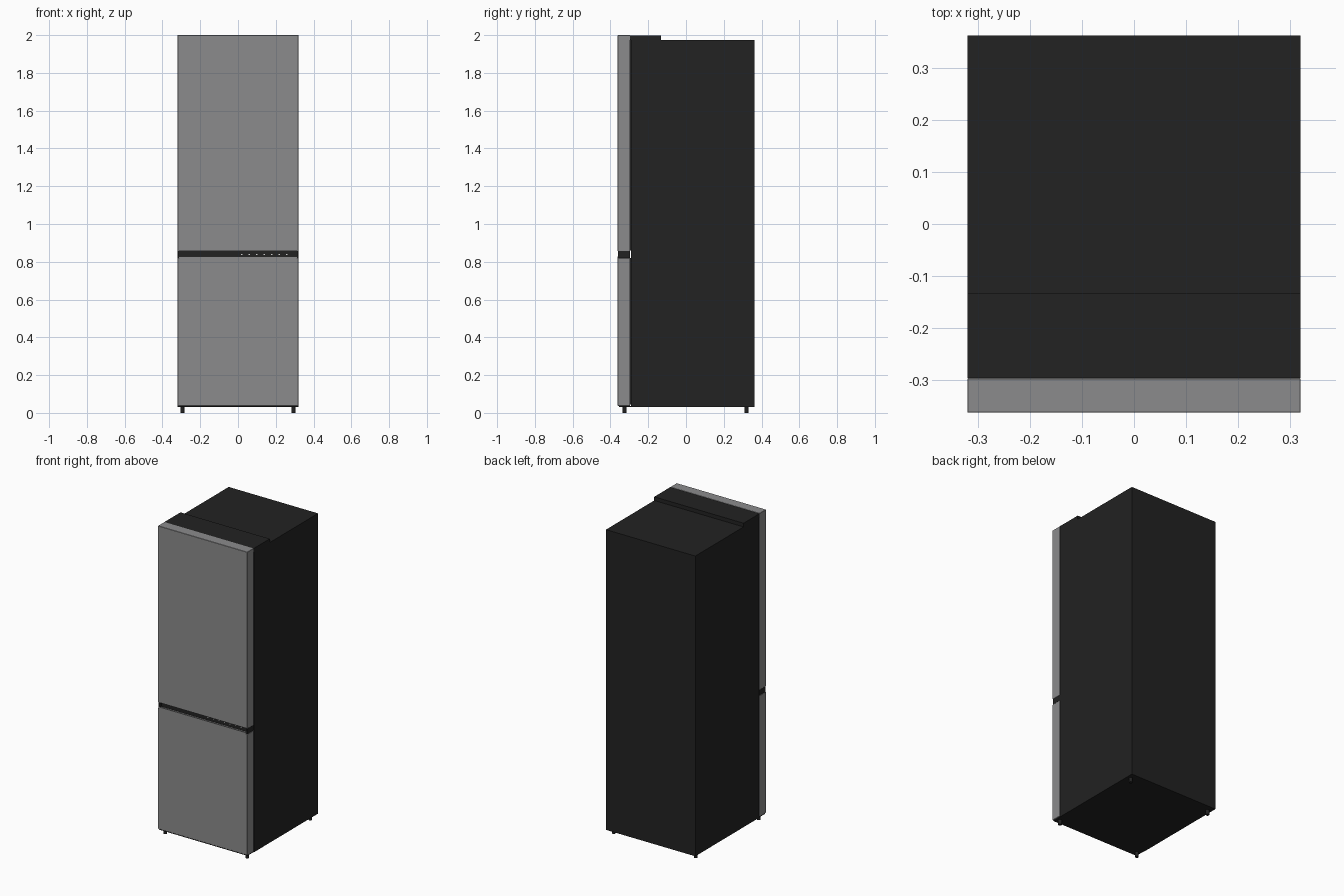
import bpy
import bmesh

if "Cube" in bpy.data.objects:
    bpy.data.objects.remove(bpy.data.objects["Cube"], do_unlink=True)


def material(name, rgb):
    mat = bpy.data.materials.new(name)
    mat.use_nodes = True
    colour = (*rgb, 1)
    mat.diffuse_color = colour
    bsdf = next(n for n in mat.node_tree.nodes if n.type == "BSDF_PRINCIPLED")
    bsdf.inputs["Base Color"].default_value = colour
    return mat


steel = material("steel grey", (0.26, 0.26, 0.265))
black = material("matt black", (0.016, 0.016, 0.016))
white = material("indicator white", (0.7, 0.7, 0.7))


def finish(name, bm, mat):
    mesh = bpy.data.meshes.new(name)
    bm.to_mesh(mesh)
    bm.free()
    mesh.materials.append(mat)
    obj = bpy.data.objects.new(name, mesh)
    bpy.context.collection.objects.link(obj)
    return obj


def box(name, xs, ys, zs, mat, bevel=0):
    bm = bmesh.new()
    bmesh.ops.create_cube(bm, size=1)
    for v in bm.verts:
        for axis, (low, high) in enumerate((xs, ys, zs)):
            v.co[axis] = low if v.co[axis] < 0 else high
    obj = finish(name, bm, mat)
    if bevel:
        mod = obj.modifiers.new("edge", "BEVEL")
        mod.width = bevel
        mod.segments = 1
    return obj


def cylinder(name, x, y, low, high, radius, mat):
    bm = bmesh.new()
    bmesh.ops.create_cone(bm, cap_ends=True, segments=16, radius1=radius,
                          radius2=radius, depth=high - low)
    bmesh.ops.translate(bm, verts=bm.verts, vec=(x, y, (low + high) / 2))
    for face in bm.faces:
        face.smooth = len(face.verts) == 4
    return finish(name, bm, mat)


W = 0.32
FRONT, DOOR_BACK, BODY_FRONT, BACK = -0.362, -0.296, -0.292, 0.362

# Cabinet, hinge cover and the seals behind the doors
box("cabinet", (-W, W), (BODY_FRONT, BACK), (0.03, 1.975), black)
box("hinge_cover", (-W, W), (DOOR_BACK, -0.132), (1.975, 1.999), black)
for name, low, high in (("upper_seal", 0.86, 1.975), ("lower_seal", 0.045, 0.82)):
    box(name, (-W + 0.008, W - 0.008), (DOOR_BACK, BODY_FRONT), (low, high), black)

# Doors
box("upper_door", (-W, W), (FRONT, DOOR_BACK), (0.856, 2.0), steel, 0.0015)
box("lower_door", (-W, W), (FRONT, DOOR_BACK), (0.037, 0.82), steel, 0.0015)

# Recessed grip between the doors, with end caps and a raised front lip
box("grip_recess", (-W + 0.008, W - 0.008), (-0.335, DOOR_BACK), (0.82, 0.856), black)
box("lower_door_lip", (-W + 0.008, W - 0.008), (FRONT, FRONT + 0.006), (0.818, 0.828), steel)
for side, s in (("left", 1), ("right", -1)):
    xs = sorted((s * (W - 0.008), s * (W - 0.001)))
    box(side + "_grip_cap", xs, (FRONT + 0.003, DOOR_BACK), (0.82, 0.856), black)

# Indicator marks on the control strip
for i in range(7):
    x = 0.015 + i * 0.04
    box(f"indicator_{i + 1}", (x, x + 0.008), (-0.337, -0.335), (0.837, 0.841), white)

# Bottom rail and feet
box("bottom_rail", (-W + 0.003, W - 0.003), (FRONT + 0.006, BODY_FRONT), (0.03, 0.037), black)
for side, s in (("left", 1), ("right", -1)):
    for end, y in (("front", -0.325), ("back", 0.32)):
        cylinder(f"{side}_{end}_foot", s * 0.294, y, 0, 0.032, 0.011, black)
